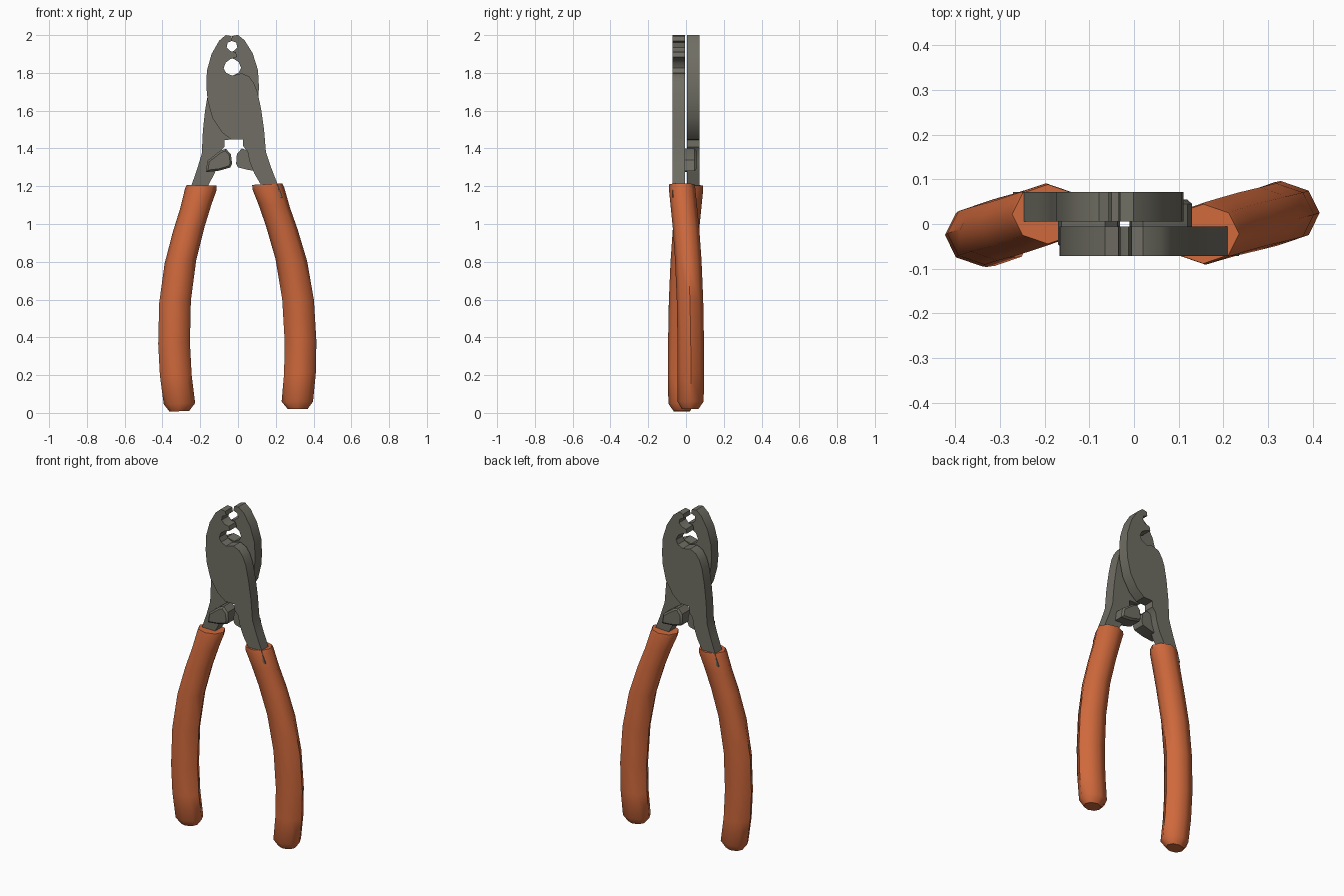
import bpy, bmesh, math
from mathutils import Vector, Matrix

if "Cube" in bpy.data.objects:
    bpy.data.objects.remove(bpy.data.objects["Cube"])


def material(name, color):
    m = bpy.data.materials.new(name)
    m.diffuse_color = color
    m.use_nodes = True
    m.node_tree.nodes["Principled BSDF"].inputs["Base Color"].default_value = m.diffuse_color
    return m


STEEL = material("steel", (0.16, 0.155, 0.125, 1))
GRIP = material("orange_grip", (0.62, 0.14, 0.045, 1))

# The second half is the first turned 180 degrees about a slightly tilted axis
PIVOT = Matrix.Translation((0.003, 0, 0))
TURN = PIVOT @ Matrix.Rotation(math.pi, 4, Vector((-0.018, 0, 1))) @ PIVOT.inverted()


def finish(bm, name, mat, angle):
    """Make the part and its turned twin."""
    bmesh.ops.recalc_face_normals(bm, faces=bm.faces)
    for side, turn in (("right", Matrix.Identity(4)), ("left", TURN)):
        me = bpy.data.meshes.new(f"{name}_{side}")
        bm.to_mesh(me)
        me.transform(turn)
        me.materials.append(mat)
        ob = bpy.data.objects.new(f"{name}_{side}", me)
        bpy.context.collection.objects.link(ob)
        bpy.ops.object.select_all(action='DESELECT')
        ob.select_set(True)
        bpy.context.view_layer.objects.active = ob
        bpy.ops.object.shade_smooth_by_angle(angle=math.radians(angle))
    bm.free()


def plate(outline, y0, y1):
    """Extrude an x-z outline from y0 to y1."""
    bm = bmesh.new()
    face = bm.faces.new([bm.verts.new((x, y0, z)) for x, z in outline])
    ext = bmesh.ops.extrude_face_region(bm, geom=[face])
    verts = [v for v in ext["geom"] if isinstance(v, bmesh.types.BMVert)]
    bmesh.ops.translate(bm, verts=verts, vec=(0, y1 - y0, 0))
    return bm


# Jaw, pivot plate and arm in one flat profile
jaw = [
    # tip and outer edge of the jaw
    (-0.035, 1.995), (-0.065, 2.0), (-0.10, 1.97), (-0.14, 1.90), (-0.165, 1.81),
    (-0.167, 1.72), (-0.16, 1.65), (-0.135, 1.56), (-0.085, 1.485), (-0.035, 1.447),
    # inner edge of the arm
    (0.026, 1.447), (0.028, 1.41), (0.05, 1.385), (0.062, 1.33), (0.085, 1.27),
    (0.12, 1.21), (0.145, 1.14),
    # outer edge of the arm and shoulder
    (0.235, 1.14), (0.21, 1.21), (0.175, 1.30), (0.148, 1.38), (0.138, 1.50),
    (0.122, 1.61), (0.103, 1.70), (0.085, 1.745), (0.06, 1.78), (0.02, 1.798),
    # stripping notches along the cutting edge
    (-0.03, 1.785), (-0.063, 1.80), (-0.076, 1.825), (-0.065, 1.855), (-0.04, 1.873),
    (-0.005, 1.885), (-0.012, 1.91), (-0.04, 1.915), (-0.06, 1.935), (-0.055, 1.96),
    (-0.03, 1.97)]
finish(plate(jaw, -0.072, -0.006), "jaw_and_arm", STEEL, 35)

# Stop lug on the inside of the arm
lug = [(-0.006, 1.37), (0.02, 1.40), (0.05, 1.39), (0.12, 1.34), (0.13, 1.28),
       (0.06, 1.285), (0.0, 1.30), (-0.01, 1.32)]
bm = plate(lug, -0.03, 0.055)
bmesh.ops.bevel(bm, geom=[e for e in bm.edges if all(v.co.y > 0 for v in e.verts)],
                offset=0.01, segments=1, affect='EDGES')
finish(bm, "stop_lug", STEEL, 35)

# Grip: octagonal sleeve swept along the bent arm (x, y, z, scale)
path = [(0.155, -0.022, 1.211, 0.95), (0.160, -0.021, 1.19, 1.0),
        (0.190, -0.012, 1.10, 1.0), (0.232, 0.0, 0.98, 1.0), (0.282, 0.012, 0.81, 1.0),
        (0.318, 0.021, 0.60, 1.0), (0.331, 0.025, 0.38, 1.0), (0.328, 0.026, 0.21, 1.0),
        (0.314, 0.024, 0.06, 0.99), (0.316, 0.022, 0.02, 0.62)]
bm = bmesh.new()
rings = []
for i, (x, y, z, s) in enumerate(path):
    a, b = path[max(i - 1, 0)], path[min(i + 1, len(path) - 1)]
    slope = 0.0 if i >= len(path) - 2 else (b[0] - a[0]) / (b[2] - a[2])
    ring = []
    for k in range(8):
        t = k * math.pi / 4
        dx = 0.084 * s * math.cos(t)
        ring.append(bm.verts.new((x + dx, y + 0.07 * s * math.sin(t),
                                  z - dx * slope * (0.2 if i < 2 else -0.0) if i < 2
                                  else z - dx * slope * -0.35)))
    rings.append(ring)
for r, q in zip(rings, rings[1:]):
    for k in range(8):
        bm.faces.new((r[k], r[(k + 1) % 8], q[(k + 1) % 8], q[k]))
bm.faces.new(rings[0])
bm.faces.new(rings[-1])
finish(bm, "grip", GRIP, 50)
